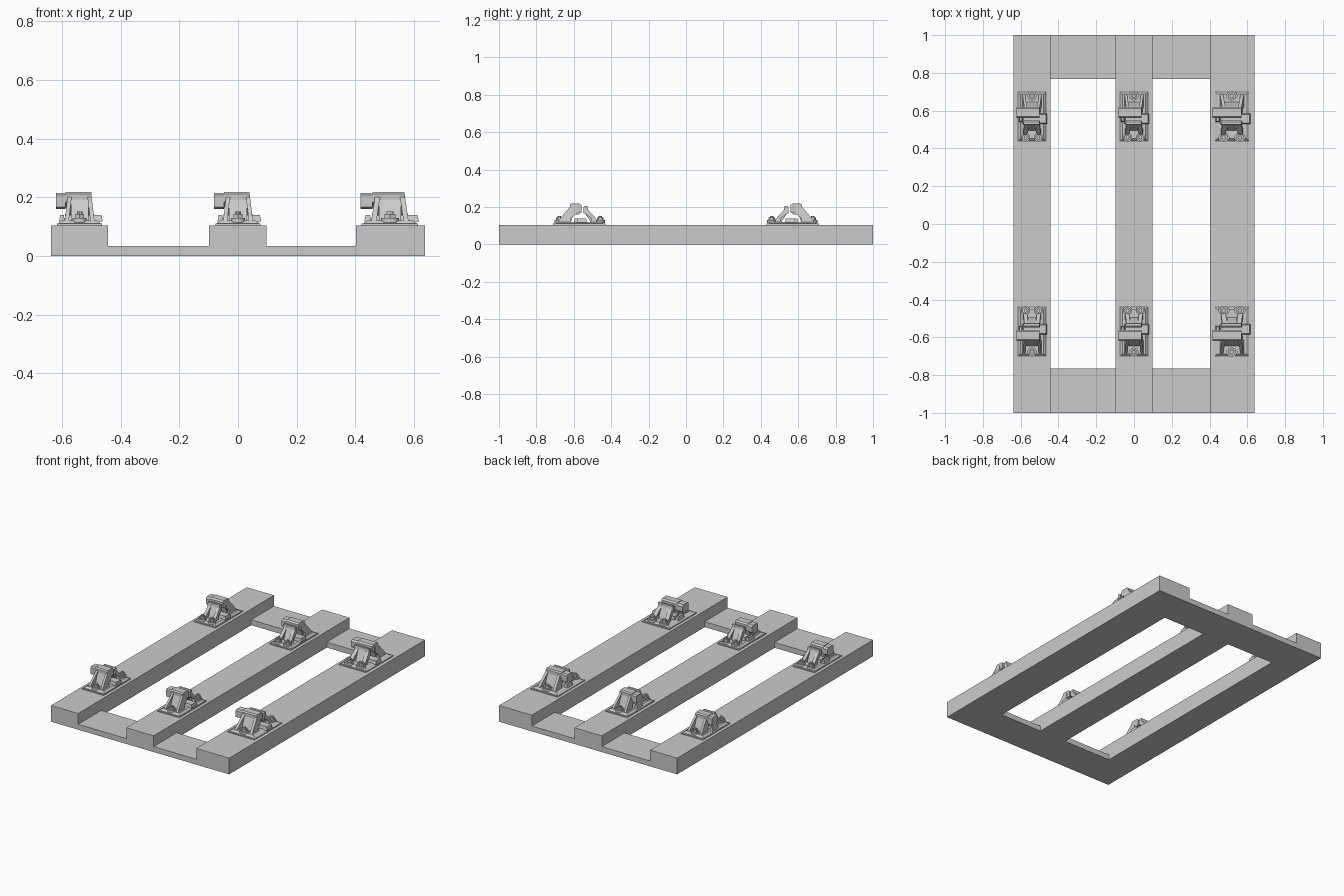
import bpy
import bmesh
from math import cos, sin, pi
from mathutils import Matrix, Vector

cube = bpy.data.objects.get("Cube")
if cube:
    bpy.data.objects.remove(cube, do_unlink=True)

grey = bpy.data.materials.new("plain grey")
grey.use_nodes = True
grey.diffuse_color = (0.6, 0.6, 0.6, 1)
grey.node_tree.nodes["Principled BSDF"].inputs["Base Color"].default_value = (0.6, 0.6, 0.6, 1)


def finish(bm, name):
    bmesh.ops.recalc_face_normals(bm, faces=bm.faces)
    mesh = bpy.data.meshes.new(name)
    bm.to_mesh(mesh)
    bm.free()
    mesh.materials.append(grey)
    ob = bpy.data.objects.new(name, mesh)
    bpy.context.collection.objects.link(ob)
    return ob


def add_box(bm, x, y, z, taper=0):
    """Box from ranges; taper draws the top edges inward."""
    verts = bmesh.ops.create_cube(bm, size=1)["verts"]
    for v in verts:
        inset = taper if v.co.z > 0 else 0
        v.co = Vector((x[0] + inset if v.co.x < 0 else x[1] - inset,
                       y[0] + inset if v.co.y < 0 else y[1] - inset,
                       z[0] if v.co.z < 0 else z[1]))


def add_slab(bm, profile, x0, x1, splay=0):
    """Extrude a (y, z) profile across x; splay shifts low points outward."""
    rings = []
    for x in (x0, x1):
        rings.append([bm.verts.new((x + splay * (0.21 - z), y, z)) for y, z in profile])
    bm.faces.new(rings[0])
    bm.faces.new(rings[1][::-1])
    for i in range(len(profile)):
        j = (i + 1) % len(profile)
        bm.faces.new((rings[0][i], rings[0][j], rings[1][j], rings[1][i]))


def add_drum(bm, x, y, z0, z1, r, sides):
    bmesh.ops.create_cone(bm, cap_ends=True, segments=sides, radius1=r, radius2=r,
                          depth=z1 - z0, matrix=Matrix.Translation((x, y, (z0 + z1) / 2)))


def add_bolt(bm, x, y):
    add_drum(bm, x, y, 0.115, 0.13, 0.024, 16)
    add_drum(bm, x, y, 0.13, 0.143, 0.018, 6)
    add_drum(bm, x, y, 0.143, 0.152, 0.010, 10)


# Pallet frame
def box_object(name, x, y, z):
    bm = bmesh.new()
    add_box(bm, x, y, z)
    finish(bm, name)


beams = {"right_beam": (-0.637, -0.443), "middle_beam": (-0.098, 0.097), "left_beam": (0.402, 0.637)}
for name, x in beams.items():
    box_object(name, x, (-1, 1), (0, 0.105))
for side, y in (("front", (-1, -0.765)), ("back", (0.768, 1))):
    box_object(side + "_right_crosspiece", (-0.443, -0.098), y, (0, 0.035))
    box_object(side + "_left_crosspiece", (0.097, 0.402), y, (0, 0.035))


# Clamp parts, modelled at the front with local x = 0
def base_plate(bm):
    add_box(bm, (-0.077, 0.077), (-0.71, -0.43), (0.105, 0.111))
    add_box(bm, (-0.073, 0.073), (-0.70, -0.44), (0.111, 0.121), 0.012)
    add_box(bm, (-0.05, 0.079), (-0.585, -0.53), (0.118, 0.14), 0.004)
    add_box(bm, (-0.07, -0.05), (-0.60, -0.54), (0.118, 0.14), 0.004)


def outer_jaw(bm):
    rib = [(-0.685, 0.12), (-0.676, 0.135), (-0.615, 0.208), (-0.585, 0.208),
           (-0.585, 0.165), (-0.615, 0.14), (-0.615, 0.12)]
    for s in (-1, 1):
        add_slab(bm, rib, s * 0.026, s * 0.04, s * 0.12)
    web = [(-0.645, 0.12), (-0.615, 0.205), (-0.59, 0.205), (-0.615, 0.12)]
    add_slab(bm, web, -0.03, 0.03)
    head = [(-0.62, 0.168), (-0.62, 0.208), (-0.612, 0.215), (-0.57, 0.215),
            (-0.56, 0.205), (-0.56, 0.172), (-0.575, 0.16), (-0.605, 0.16)]
    add_slab(bm, head, -0.081, -0.048)
    cap = [(-0.62, 0.185), (-0.62, 0.212), (-0.612, 0.219), (-0.57, 0.219),
           (-0.56, 0.21), (-0.56, 0.175), (-0.59, 0.165)]
    add_slab(bm, cap, -0.048, 0.04)
    add_bolt(bm, 0, -0.678)


def inner_jaw(bm):
    rib = [(-0.545, 0.168), (-0.545, 0.2), (-0.54, 0.206), (-0.527, 0.206), (-0.524, 0.185),
           (-0.478, 0.135), (-0.465, 0.12), (-0.505, 0.12), (-0.505, 0.14)]
    for s in (-1, 1):
        add_slab(bm, rib, s * 0.018, s * 0.038, s * 0.1)
    face = [(-0.548, 0.165), (-0.548, 0.2), (-0.54, 0.207), (-0.527, 0.207), (-0.525, 0.175)]
    add_slab(bm, face, -0.045, 0.04)
    web = [(-0.54, 0.165), (-0.53, 0.2), (-0.495, 0.12), (-0.51, 0.12)]
    add_slab(bm, web, -0.02, 0.02)
    for x in (-0.034, 0.034):
        add_bolt(bm, x, -0.458)


# Six clamps: one pair per beam, mirrored front to back, wider on the left beam
places = (("right", -0.54, 1), ("middle", 0, 1), ("left", 0.518, 1.25))
parts = {"base_plate": base_plate, "outer_jaw": outer_jaw, "inner_jaw": inner_jaw}
for side, x, width in places:
    for end, flip in (("front", 1), ("back", -1)):
        for part, build in parts.items():
            bm = bmesh.new()
            build(bm)
            for v in bm.verts:
                v.co = Vector((x + v.co.x * width, v.co.y * flip, v.co.z))
            finish(bm, f"{end}_{side}_{part}")
